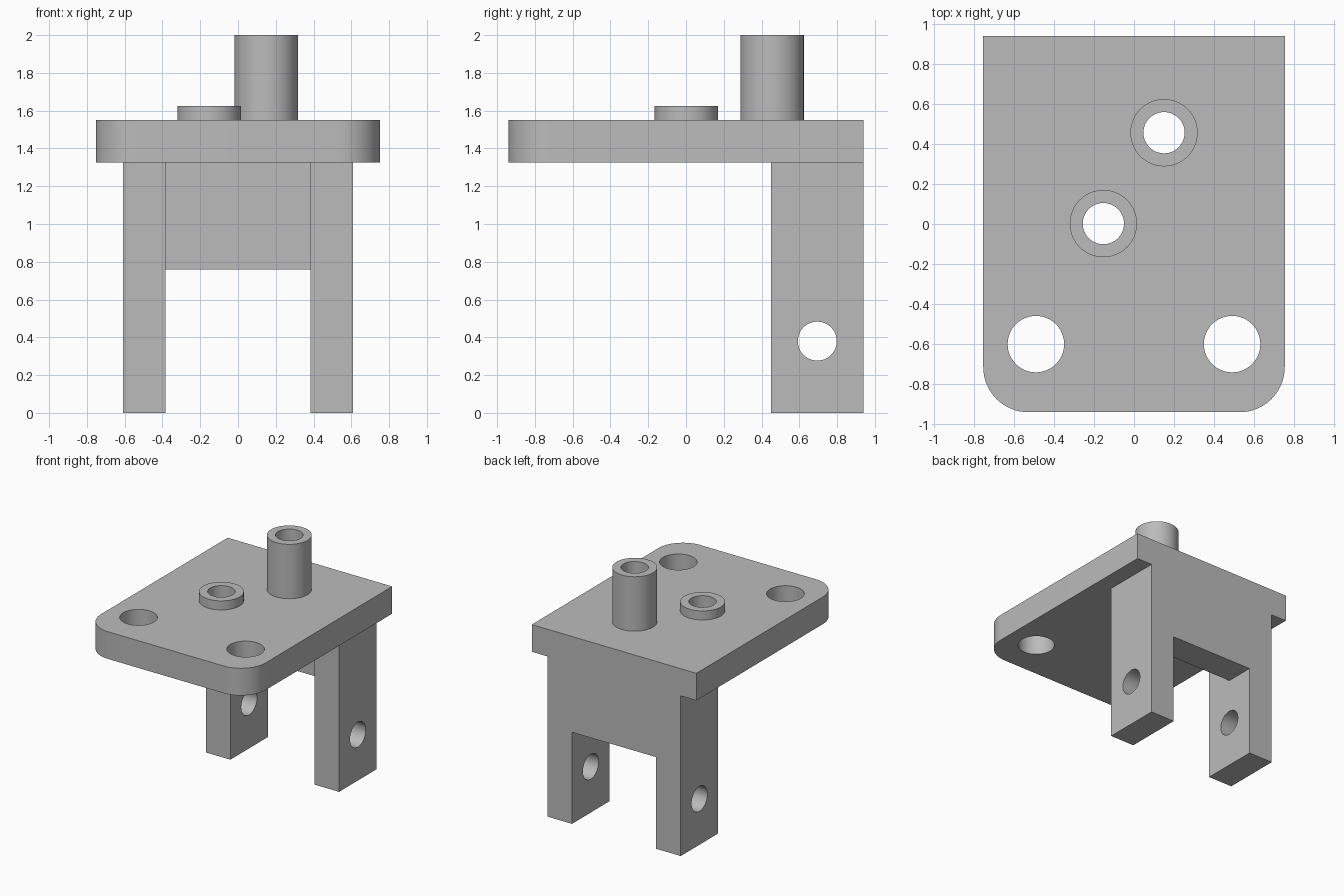
import bpy, bmesh
from math import sin, cos, pi, radians
from mathutils import Matrix

cube = bpy.data.objects.get("Cube")
if cube:
    bpy.data.objects.remove(cube, do_unlink=True)

grey = bpy.data.materials.new("plain grey")
grey.use_nodes = True
grey.diffuse_color = (0.5, 0.5, 0.5, 1)
grey.node_tree.nodes["Principled BSDF"].inputs["Base Color"].default_value = (0.5, 0.5, 0.5, 1)


def extrude(name, outline, z0, z1):
    """Solid made by raising an xy outline from z0 to z1."""
    bm = bmesh.new()
    face = bm.faces.new([bm.verts.new((x, y, z0)) for x, y in outline])
    top = bmesh.ops.extrude_face_region(bm, geom=[face])["geom"]
    bmesh.ops.translate(bm, vec=(0, 0, z1 - z0),
                        verts=[v for v in top if isinstance(v, bmesh.types.BMVert)])
    bmesh.ops.recalc_face_normals(bm, faces=bm.faces)
    mesh = bpy.data.meshes.new(name)
    bm.to_mesh(mesh)
    bm.free()
    mesh.materials.append(grey)
    obj = bpy.data.objects.new(name, mesh)
    bpy.context.collection.objects.link(obj)
    return obj


def arc(cx, cy, r, start, end, n):
    angles = [start + (end - start) * i / n for i in range(n + 1)]
    return [(cx + r * cos(a), cy + r * sin(a)) for a in angles]


def cylinder(name, x, y, r, z0, z1):
    return extrude(name, arc(x, y, r, 0, 2 * pi, 64)[:-1], z0, z1)


def combine(obj, tool, operation):
    """Apply a boolean and discard the tool."""
    bpy.context.view_layer.objects.active = obj
    mod = obj.modifiers.new(operation, "BOOLEAN")
    mod.operation, mod.solver, mod.object = operation, "EXACT", tool
    bpy.ops.object.modifier_apply(modifier=mod.name)
    bpy.data.objects.remove(tool, do_unlink=True)


W, BACK, FRONT, R = 0.753, 0.94, -0.94, 0.225
PLATE_Z, TOP_Z = 1.325, 1.55

# Top plate with two rounded front corners
outline = [(W, BACK), (-W, BACK)]
outline += arc(-W + R, FRONT + R, R, pi, 1.5 * pi, 16)
outline += arc(W - R, FRONT + R, R, 1.5 * pi, 2 * pi, 16)
plate = extrude("top_plate", outline, PLATE_Z, TOP_Z)

# Tall and short bosses, each bored right through the plate
for x, y, top in ((0.15, 0.456, 2.0), (-0.153, 0.002, 1.625)):
    combine(plate, cylinder("boss", x, y, 0.168, 1.45, top), "UNION")
    combine(plate, cylinder("bore", x, y, 0.103, 1, 2.5), "DIFFERENCE")

# Mounting holes
for side in (-1, 1):
    combine(plate, cylinder("mount_hole", side * 0.49, -0.6, 0.141, 1, 2), "DIFFERENCE")

# Bracket: two legs joined by a back panel, with an opening below the panel
OUT, IN, LEG_Y, PANEL_Y = 0.61, 0.385, 0.45, 0.695
bracket = extrude("leg_bracket", [
    (-OUT, LEG_Y), (-IN, LEG_Y), (-IN, PANEL_Y), (IN, PANEL_Y),
    (IN, LEG_Y), (OUT, LEG_Y), (OUT, BACK), (-OUT, BACK)], 0, PLATE_Z)
opening = extrude("opening", [(-IN, 0.6), (IN, 0.6), (IN, 1.2), (-IN, 1.2)], -0.2, 0.758)
combine(bracket, opening, "DIFFERENCE")

# Pivot hole across both legs
pivot = cylinder("pivot_hole", 0, 0, 0.103, -1, 1)
pivot.data.transform(Matrix.Translation((0, PANEL_Y, 0.38)) @ Matrix.Rotation(pi / 2, 4, "Y"))
combine(bracket, pivot, "DIFFERENCE")

# Smooth curved walls, keep edges sharp
bpy.ops.object.select_all(action="DESELECT")
for obj in (plate, bracket):
    obj.select_set(True)
bpy.context.view_layer.objects.active = plate
bpy.ops.object.shade_smooth_by_angle(angle=radians(30))
